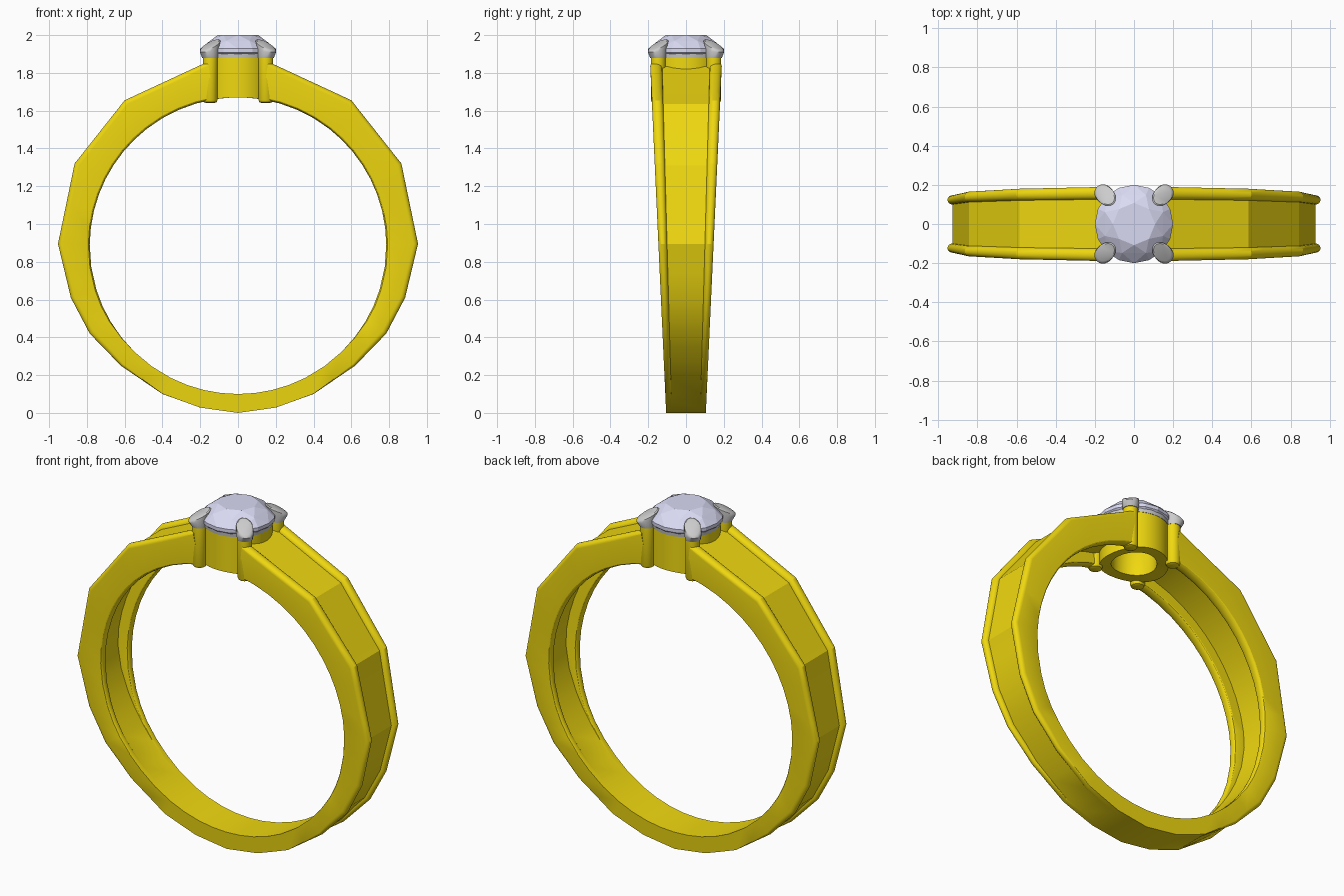
import bpy, bmesh, math
from math import sin, cos, pi, hypot, sqrt

if "Cube" in bpy.data.objects:
    bpy.data.objects.remove(bpy.data.objects["Cube"])

CZ, RI = 0.885, 0.785          # centre and radius of the finger hole


def material(name, rgb):
    m = bpy.data.materials.new(name)
    m.diffuse_color = (*rgb, 1)
    m.use_nodes = True
    m.node_tree.nodes["Principled BSDF"].inputs["Base Color"].default_value = m.diffuse_color
    return m


GOLD = material("gold", (0.87, 0.69, 0.005))
GEM = material("gem", (0.70, 0.70, 0.90))


def build(name, verts, faces, mat=None, angle=None):
    me = bpy.data.meshes.new(name)
    me.from_pydata(verts, [], faces)
    bm = bmesh.new()
    bm.from_mesh(me)
    bmesh.ops.remove_doubles(bm, verts=bm.verts, dist=1e-5)
    bmesh.ops.recalc_face_normals(bm, faces=bm.faces)
    bm.to_mesh(me)
    bm.free()
    ob = bpy.data.objects.new(name, me)
    bpy.context.collection.objects.link(ob)
    if mat:
        me.materials.append(mat)
    if angle:
        bpy.ops.object.select_all(action='DESELECT')
        ob.select_set(True)
        bpy.context.view_layer.objects.active = ob
        bpy.ops.object.shade_smooth_by_angle(angle=math.radians(angle))
    return ob


def skin(rings, caps=True, loop=False):
    """Join equal rings of points with quads."""
    n, m = len(rings[0]), len(rings)
    verts = [p for r in rings for p in r]
    faces = []
    for i in range(m if loop else m - 1):
        a, b = i * n, (i + 1) % m * n
        faces += [(a + j, a + (j + 1) % n, b + (j + 1) % n, b + j) for j in range(n)]
    if caps and not loop:
        faces += [tuple(range(n)), tuple(range((m - 1) * n, m * n))]
    return verts, faces


def ramp(z, a, b):
    t = min(1, max(0, (z - a) / (b - a)))
    return t * t * (3 - 2 * t)


# Band: a channelled section swept round a faceted outline, wider at the top
def section(x, z):
    ro = hypot(x, z - CZ)
    dx, dz = x / ro, (z - CZ) / ro
    rail = 0.03 + 0.018 * z
    h = 0.025 * ramp(z, 0.05, 0.4)           # outer rail height
    deep = 0.07 * ramp(z, 0.25, 1.0)         # inner groove depth
    k = min(0.012, deep)
    half = []
    for i in range(11):                      # rounded outer rail
        t = pi * (1 - i / 10)
        half.append((ro - h + h * sin(t), -rail / 2 + rail / 2 * cos(t)))
    for i in range(9):                       # rounded inner rail
        t = pi * i / 8
        half.append((RI + k - k * sin(t), -rail / 2 + rail / 2 * cos(t)))
    half.append((RI + deep, -rail))

    def point(r, off, s):
        pz = CZ + r * dz
        return (r * dx, s * (0.105 + 0.046 * pz + off), pz)
    return [point(r, o, 1) for r, o in half] + [point(r, o, -1) for r, o in reversed(half)]


right = [(0.16, 1.859), (0.6, 1.655), (0.865, 1.32), (0.953, 0.895), (0.885, 0.61),
         (0.785, 0.42), (0.62, 0.25), (0.4, 0.10), (0.2, 0.028), (0, 0)]
outline = right + [(-x, z) for x, z in reversed(right[:-1])]
path = []
for (x0, z0), (x1, z1) in zip(outline, outline[1:]):
    n = 4 if hypot(x1 - x0, z1 - z0) > 0.35 else 2
    path += [(x0 + (x1 - x0) * i / n, z0 + (z1 - z0) * i / n) for i in range(n)]
path.append(outline[-1])
build("band", *skin([section(x, z) for x, z in path]), GOLD, 22)


# Head: tube whose lower rim follows the finger hole
def circle(r, z, n=48):
    return [(r * cos(2 * pi * i / n), r * sin(2 * pi * i / n), z) for i in range(n)]


def on_hole(ring):
    return [(x, y, CZ + sqrt(RI ** 2 - x * x)) for x, y, z in ring]


build("head_tube", *skin([on_hole(circle(0.122, 0)), on_hole(circle(0.185, 0)),
                          circle(0.185, 1.88), circle(0.165, 1.88),
                          circle(0.122, 1.79)], loop=True), GOLD, 30)
build("seat_rim", *skin([circle(0.165, 1.88), circle(0.187, 1.88),
                         circle(0.19, 1.905), circle(0.18, 1.905)], loop=True), None, 30)


# Prongs: gold post with a grey claw leaning over the stone
def claw_ring(a, c, along, across, z, slope, n=20):
    ring = []
    for i in range(n):
        t = 2 * pi * i / n
        u, v = along * cos(t), across * sin(t)
        ring.append(((c + u) * cos(a) - v * sin(a), (c + u) * sin(a) + v * cos(a), z - slope * u))
    return ring


for i in range(4):
    a = pi / 4 + i * pi / 2
    post = [claw_ring(a, 0.208, r, r, z, 0) for r, z in
            ((0.022, 1.64), (0.034, 1.645), (0.04, 1.658), (0.04, 1.88))]
    build(f"prong_post_{i + 1}", *skin(post), GOLD, 40)
    claw = [claw_ring(a, 0.21, 0.042, 0.042, 1.88, 0),
            claw_ring(a, 0.214, 0.055, 0.047, 1.915, 0.1),
            claw_ring(a, 0.207, 0.06, 0.045, 1.945, 0.5),
            claw_ring(a, 0.204, 0.05, 0.038, 1.952, 0.5)]
    build(f"prong_claw_{i + 1}", *skin(claw), None, 40)


# Stone: flat facets, each tier turned half a step from the next
def tier(r, z, n, turn):
    return [(r * cos(2 * pi * (i + turn) / n), r * sin(2 * pi * (i + turn) / n), z) for i in range(n)]


bm = bmesh.new()
points = (tier(0.108, 2.0, 8, 0) + tier(0.16, 1.97, 8, 0.5) + tier(0.2, 1.928, 16, 0)
          + tier(0.2, 1.908, 16, 0) + tier(0.11, 1.83, 8, 0.5) + [(0, 0, 1.745)])
for p in points:
    bm.verts.new(p)
bmesh.ops.convex_hull(bm, input=bm.verts)
gem = bpy.data.meshes.new("stone")
bm.to_mesh(gem)
bm.free()
gem.materials.append(GEM)
bpy.context.collection.objects.link(bpy.data.objects.new("stone", gem))
